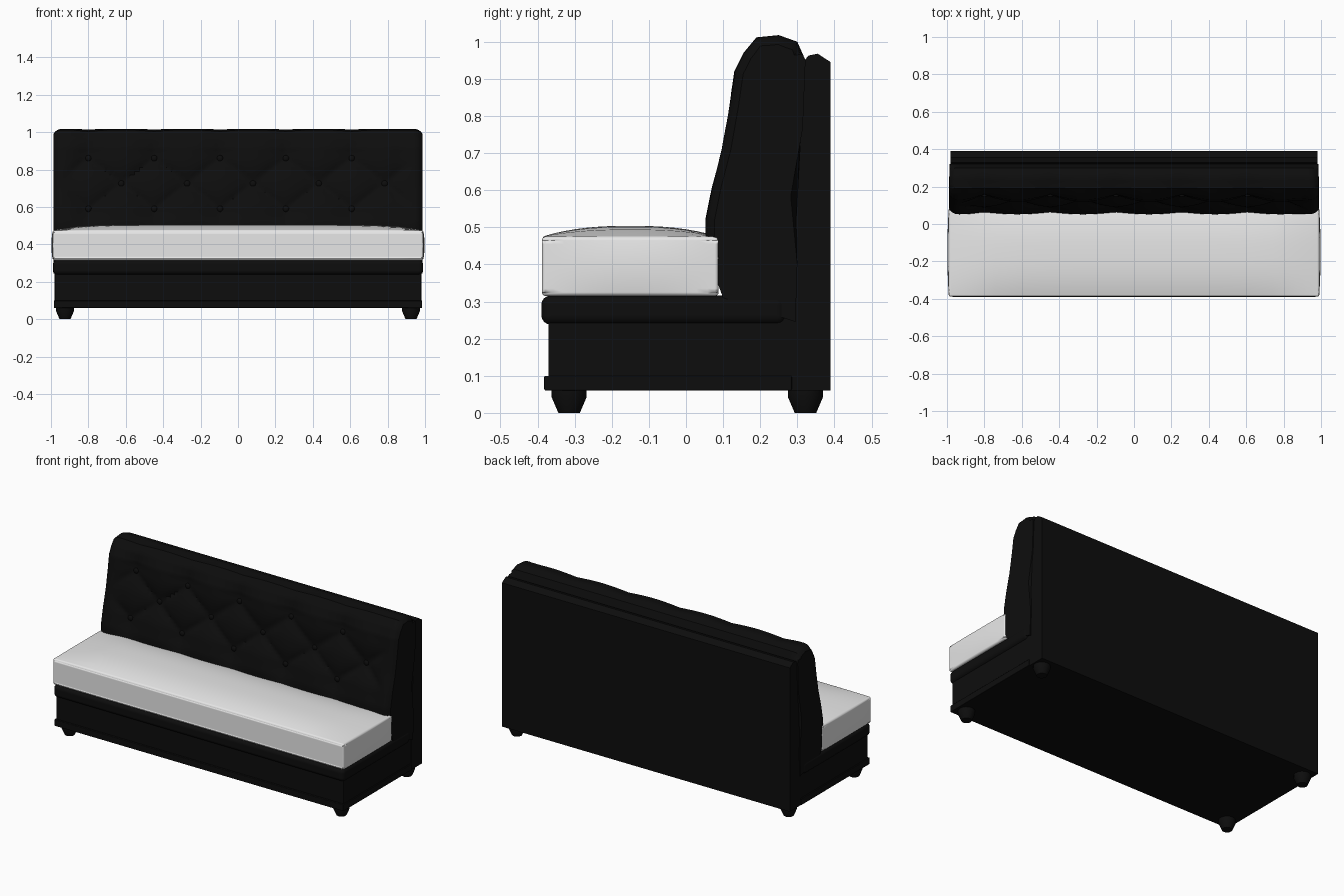
import bpy, bmesh, math
from mathutils import Vector

if "Cube" in bpy.data.objects:
    bpy.data.objects.remove(bpy.data.objects["Cube"])


def material(name, value):
    m = bpy.data.materials.new(name)
    m.use_nodes = True
    col = (value, value, value, 1)
    m.diffuse_color = col
    m.node_tree.nodes["Principled BSDF"].inputs["Base Color"].default_value = col
    return m


BLACK = material("black leather", 0.004)
WHITE = material("white fabric", 0.8)


def finish(bm, name, mat, bevel=0, segments=3):
    bmesh.ops.recalc_face_normals(bm, faces=bm.faces)
    me = bpy.data.meshes.new(name)
    bm.to_mesh(me)
    bm.free()
    me.materials.append(mat)
    ob = bpy.data.objects.new(name, me)
    bpy.context.collection.objects.link(ob)
    bpy.ops.object.select_all(action="DESELECT")
    ob.select_set(True)
    bpy.context.view_layer.objects.active = ob
    bpy.ops.object.shade_smooth_by_angle(angle=math.radians(40))
    if bevel:
        b = ob.modifiers.new("Bevel", "BEVEL")
        b.width, b.segments = bevel, segments
        b.limit_method, b.angle_limit = "ANGLE", math.radians(50)
        b.harden_normals = True
    return ob


def box_mesh(half_x, y0, y1, z0, z1, cuts=0):
    bm = bmesh.new()
    bmesh.ops.create_cube(bm, size=2)
    if cuts:
        bmesh.ops.subdivide_edges(bm, edges=bm.edges, cuts=cuts, use_grid_fill=True)
    for v in bm.verts:
        v.co = (v.co.x * half_x, y0 + (y1 - y0) * (v.co.y + 1) / 2,
                z0 + (z1 - z0) * (v.co.z + 1) / 2)
    return bm


def loft(rings):
    """Closed rings joined into a capped solid."""
    bm = bmesh.new()
    rows = [[bm.verts.new(p) for p in ring] for ring in rings]
    n = len(rows[0])
    for a, b in zip(rows, rows[1:]):
        for i in range(n):
            bm.faces.new((a[i], a[(i + 1) % n], b[(i + 1) % n], b[i]))
    bm.faces.new(rows[0])
    bm.faces.new(rows[-1])
    return bm


def smooth(a, b, x):
    t = min(1, max(0, (x - a) / (b - a)))
    return t * t * (3 - 2 * t)


# Base box, bottom trim and padded platform
finish(box_mesh(0.978, -0.37, 0.29, 0.06, 0.26), "base", BLACK)
finish(box_mesh(0.985, -0.382, 0.285, 0.06, 0.1), "bottom_trim", BLACK, 0.004, 2)
finish(box_mesh(0.99, -0.39, 0.27, 0.238, 0.316), "platform_pad", BLACK, 0.025, 4)

# Rear frame panel
frame = [(0.285, 0.06), (0.39, 0.06), (0.39, 0.945), (0.355, 0.968),
         (0.33, 0.963), (0.32, 0.95), (0.29, 0.4)]
finish(loft([[(x, y, z) for y, z in frame] for x in (-0.98, 0.98)]),
       "rear_frame", BLACK)

# Seat cushion with a crowned top and slightly bulging ends
bm = box_mesh(0.99, -0.388, 0.088, 0.315, 0.475, cuts=15)
for v in bm.verts:
    u, w = v.co.x / 0.99, (v.co.y + 0.15) / 0.238
    h = (v.co.z - 0.395) / 0.08
    if h > 0.99:
        v.co.z += 0.029 * max(0, 1 - abs(u) ** 8) * max(0, 1 - abs(w) ** 2.5)
    if abs(u) > 0.99:
        v.co.x += math.copysign(0.008 * (1 - h * h) * (1 - w * w), u)
finish(bm, "seat_cushion", WHITE, 0.018, 4)

# Tufted back cushion
STEP, X0, Z0, ROW = 0.352, -0.8, 0.59, 0.135
PROFILE = [(0.10, 0.31), (0.07, 0.39), (0.052, 0.47), (0.052, 0.52), (0.07, 0.61),
           (0.096, 0.71), (0.117, 0.83), (0.13, 0.92), (0.155, 0.97),
           (0.19, 1.012), (0.25, 1.018), (0.30, 1.0), (0.322, 0.95),
           (0.30, 0.4), (0.295, 0.245)]


def tuft(x, y, z):
    """Depth of the diamond seams and button dimples."""
    u = (x - X0) / STEP
    v = min(1, max(0, (z - Z0) / (2 * ROW)))
    puff = abs(math.sin(math.pi * (u + v)) * math.sin(math.pi * (u - v)))
    fade = (smooth(0.42, 0.58, z) * (1 - 0.75 * smooth(0.88, 1.0, z))
            * (1 - smooth(0.82, 0.96, abs(x))) * (1 - smooth(0.2, 0.29, y)))
    return 0.034 * fade * (1 - puff ** 0.5)


def cushion_point(x, y, z):
    p = Vector((x, y, z))
    inward = Vector((x, 0.24, min(z, 0.9))) - p
    rim = max(0, (abs(x) - 0.93) / 0.056)
    if inward.length > 1e-5:
        p += inward.normalized() * (tuft(x, y, z) + 0.025 * rim ** 3 * (z > 0.4) * (y < 0.31))
    return p


outline = []
for i, (a, b) in enumerate(zip(PROFILE, PROFILE[1:] + PROFILE[:1])):
    n = 6 if 2 < i < 8 else 3
    outline += [(a[0] + (b[0] - a[0]) * k / n, a[1] + (b[1] - a[1]) * k / n)
                for k in range(n)]
COLS = 150
xs = [-0.986 + 1.972 * i / COLS for i in range(COLS + 1)]
finish(loft([[cushion_point(x, y, z) for y, z in outline] for x in xs]),
       "back_cushion", BLACK)


# Buttons in three staggered rows
def front_y(z):
    for (ya, za), (yb, zb) in zip(PROFILE, PROFILE[1:]):
        if za <= z <= zb:
            return ya + (yb - ya) * (z - za) / (zb - za)


for row in range(3):
    for col in range(5):
        x = X0 + STEP * (col + 0.5 * (row % 2))
        z = Z0 + ROW * row
        y = front_y(z)
        bm = bmesh.new()
        bmesh.ops.create_uvsphere(bm, u_segments=12, v_segments=8, radius=0.017)
        bmesh.ops.scale(bm, vec=(1, 0.6, 1), verts=bm.verts)
        bmesh.ops.translate(bm, vec=(x, y + tuft(x, y, z) - 0.002, z), verts=bm.verts)
        finish(bm, f"button_{row}_{col}", BLACK)

# Tapered feet
for sx, side in ((-1, "right"), (1, "left")):
    for y, end in ((-0.315, "front"), (0.322, "back")):
        rings = [[(sx * 0.925 + r * math.cos(t), y + r * math.sin(t), z)
                  for t in (math.tau * k / 16 for k in range(16))]
                 for r, z in ((0.029, 0), (0.047, 0.042), (0.047, 0.065))]
        finish(loft(rings), f"{end}_{side}_foot", BLACK)
